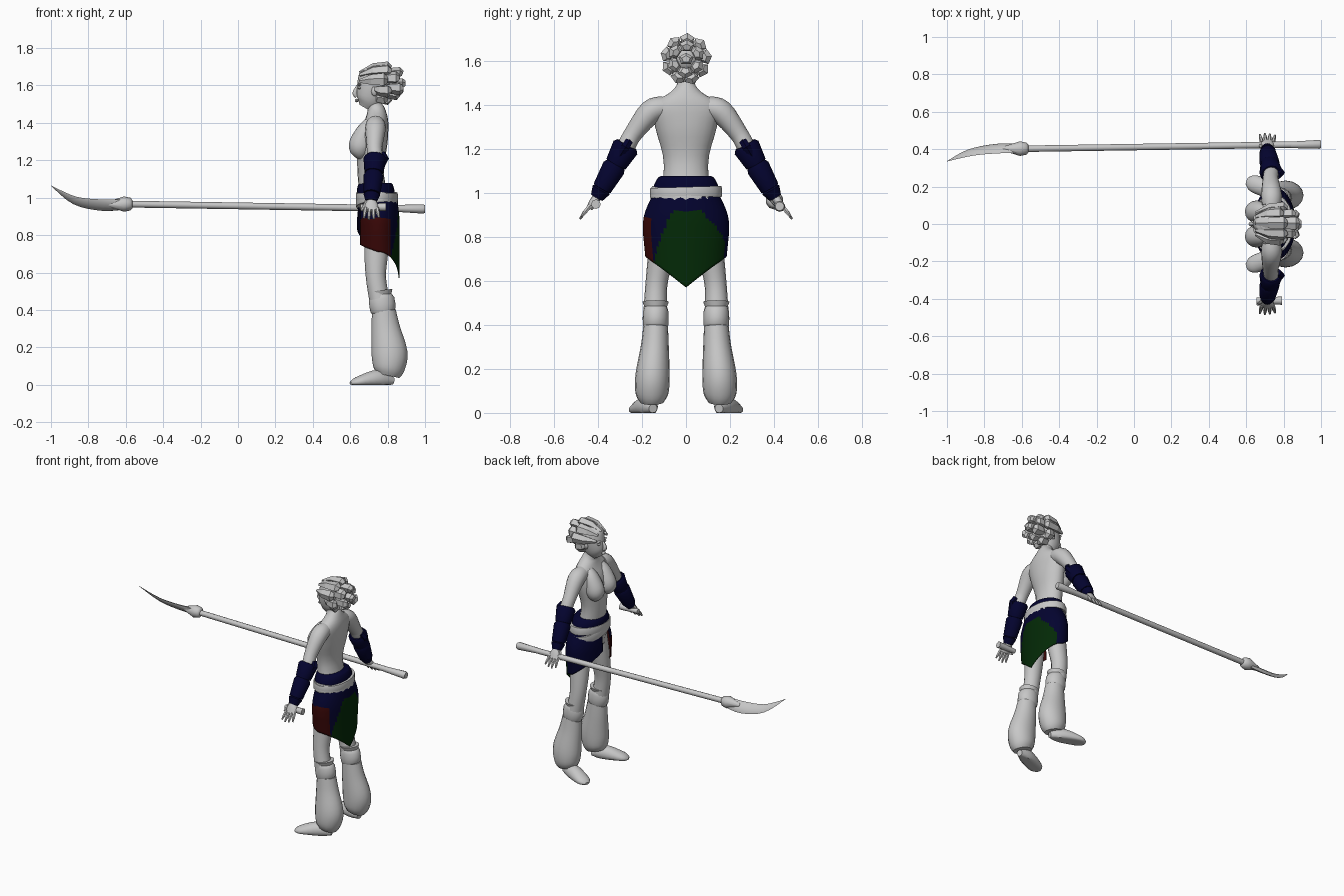
import bpy, bmesh, math
from mathutils import Vector

default_cube = bpy.data.objects.get("Cube")
if default_cube:
    bpy.data.objects.remove(default_cube, do_unlink=True)


def material(name, red, green, blue):
    mat = bpy.data.materials.new(name)
    mat.use_nodes = True
    mat.diffuse_color = (red, green, blue, 1)
    shader = mat.node_tree.nodes["Principled BSDF"]
    shader.inputs["Base Color"].default_value = mat.diffuse_color
    return mat


GREY = material("pale grey", .57, .57, .57)
NAVY = material("navy cloth", .001, .001, .028)
GREEN = material("dark green cloth", .001, .022, .002)
RED = material("dark red cloth", .04, .002, .002)
ALONG_X, ALONG_Z = Vector((1, 0, 0)), Vector((0, 0, 1))


def finish(name, bm, materials, smooth=True):
    bmesh.ops.recalc_face_normals(bm, faces=bm.faces)
    mesh = bpy.data.meshes.new(name)
    bm.to_mesh(mesh)
    bm.free()
    obj = bpy.data.objects.new(name, mesh)
    bpy.context.collection.objects.link(obj)
    for mat in materials:
        mesh.materials.append(mat)
    if smooth:
        bpy.ops.object.select_all(action="DESELECT")
        obj.select_set(True)
        bpy.context.view_layer.objects.active = obj
        bpy.ops.object.shade_smooth_by_angle(angle=math.radians(50))
    return obj


def curve_through(points, steps):
    """Catmull-Rom samples through vectors of any size."""
    last = len(points) - 1
    samples = []
    for i in range(last):
        before, a, b, after = (points[min(max(k, 0), last)] for k in range(i - 1, i + 3))
        for step in range(steps):
            t = step / steps
            samples.append(a + (b - before) * (t / 2)
                           + (before * 2 - a * 5 + b * 4 - after) * (t * t / 2)
                           + (a * 3 - before - b * 3 + after) * (t ** 3 / 2))
    return samples + [points[last]]


def tube(name, path, side=1, ref=ALONG_X, mat=GREY, sides=16, steps=4, smooth=True):
    """Skin ellipses along (x, y, z, radius along ref, radius across)."""
    controls = [Vector((x, y * side, z, radii[0], radii[-1])) for x, y, z, *radii in path]
    samples = curve_through(controls, steps)
    centres = [Vector(sample[:3]) for sample in samples]
    bm = bmesh.new()
    loops = []
    for i, centre in enumerate(centres):
        tangent = (centres[min(i + 1, len(centres) - 1)] - centres[max(i - 1, 0)]).normalized()
        u = (ref - tangent * ref.dot(tangent)).normalized()
        v = tangent.cross(u) * samples[i][4]
        u = u * samples[i][3]
        angles = [math.tau * k / sides for k in range(sides)]
        corners = [centre + u * math.cos(a) + v * math.sin(a) for a in angles]
        # Soles are pressed flat on the ground
        loops.append([bm.verts.new((p.x, p.y, max(p.z, 0))) for p in corners])
    for lower, upper in zip(loops, loops[1:]):
        for k in range(sides):
            bm.faces.new((lower[k - 1], lower[k], upper[k], upper[k - 1]))
    bm.faces.new(loops[0])
    bm.faces.new(loops[-1])
    finish(name, bm, [mat], smooth)


def ball(name, centre, size, segments=16):
    bm = bmesh.new()
    bmesh.ops.create_uvsphere(bm, u_segments=segments, v_segments=segments // 2, radius=1)
    bmesh.ops.scale(bm, vec=size, verts=bm.verts)
    bmesh.ops.translate(bm, vec=centre, verts=bm.verts)
    finish(name, bm, [GREY])


# Torso, neck and head
tube("torso", [(.75, 0, .87, .085, .14), (.71, 0, 1.12, .07, .1), (.72, 0, 1.3, .08, .14),
               (.74, 0, 1.4, .065, .15), (.74, 0, 1.46, .05, .07), (.73, 0, 1.5, .04),
               (.73, 0, 1.57, .04)], sides=20)
tube("head", [(.68, 0, 1.48, .035, .02), (.7, 0, 1.52, .068, .05), (.72, 0, 1.6, .083, .066),
              (.73, 0, 1.66, .08, .06), (.73, 0, 1.69, .05, .04)], sides=20)
tube("nose", [(.64, 0, 1.6, .006), (.625, 0, 1.56, .013), (.635, 0, 1.54, .01)], sides=8)
ball("lips", (.635, 0, 1.52), (.01, .02, .01), 8)

# Hair: blunt locks that widen as they sweep back from the hairline
ball("hair_cap", (.735, 0, 1.62), (.085, .075, .08), 12)
for count, spread, root, tip in ((1, 0, .74, .88), (6, .06, .7, .865), (9, .09, .65, .8)):
    for i in range(count):
        angle = math.tau * (i + spread) / count
        out = Vector((0, math.sin(angle), math.cos(angle)))
        begin = root if out.z > -.2 else root + .07
        end = tip - .02 * (i % 2)
        stations = ((begin, .65, .01), ((begin + end) / 2, .95, .03), (end, 1, .036),
                    (end + .015, .9, .02))
        tube("hair_lock", [(x, out.y * spread * k, 1.61 + out.z * spread * k, r * .8, r)
                           for x, k, r in stations], ref=out, sides=5, steps=1, smooth=False)

elbow, wrist = Vector((.732, .28, 1.2)), Vector((.713, .4, .99))
for label, side in (("right", 1), ("left", -1)):
    # Face and chest
    ball(label + "_brow", (.65, side * .03, 1.605), (.012, .022, .007), 8)
    ball(label + "_eye", (.65, side * .03, 1.587), (.01, .015, .008), 8)
    ball(label + "_ear", (.73, side * .062, 1.57), (.018, .012, .028), 8)
    tube(label + "_breast", [(.705, .06, 1.41, .025, .03), (.68, .065, 1.36, .045, .05),
                             (.656, .066, 1.28, .064, .06), (.662, .066, 1.235, .045),
                             (.67, .066, 1.215, .02)], side)

    # Arm with a cuffed bracer
    tube(label + "_arm", [(.735, .1, 1.39, .05), (.735, .16, 1.37, .055),
                          (.73, .24, 1.27, .042), (*elbow, .04), (*wrist, .025)], side)
    for begin, end, wide, narrow in ((-.1, .32, .062, .05), (.32, .85, .054, .044),
                                     (.85, 1.05, .044, .03)):
        a, b = elbow.lerp(wrist, begin), elbow.lerp(wrist, end)
        tube(label + "_bracer", [(*a, wide * .8), (*a.lerp(b, .15), wide), (*b, narrow)],
             side, mat=NAVY, sides=12, steps=1)
    tube(label + "_elbow_guard", [(.77, .26, 1.235, .02), (.785, .275, 1.21, .022),
                                  (.77, .3, 1.17, .015)],
         side, mat=NAVY, sides=6, steps=1, smooth=False)

    # Open hand with spread fingers
    tube(label + "_palm", [(*wrist, .024, .02), (.713, .42, .96, .036, .02),
                           (.713, .44, .93, .038, .014)], side, sides=12)
    for i in range(4):
        off = (i - 1.5) * .02
        reach = .05 - .006 * abs(i - 1.3)
        knuckle = Vector((.713 + off, .435, .945))
        middle = knuckle + Vector((off * .2, reach * .6, -reach * .75))
        fingertip = knuckle + Vector((off * .35, reach, -reach * 1.3))
        tube(label + "_finger", [(*knuckle, .011), (*middle, .01), (*fingertip, .005)],
             side, sides=6, steps=1)
    tube(label + "_thumb", [(.69, .41, .98, .013), (.66, .43, .93, .007)], side, sides=6)

    # Leg, knee band, baggy trouser and foot
    tube(label + "_thigh", [(.75, .09, .9, .065), (.74, .115, .72, .064, .058),
                            (.737, .135, .58, .054, .05), (.755, .14, .46, .054)], side)
    tube(label + "_knee_flare", [(.762, .138, .505, .064, .06), (.765, .138, .48, .055, .05)],
         side, steps=1)
    tube(label + "_knee_band", [(.765, .138, .485, .05), (.768, .138, .46, .068, .058),
                                (.775, .138, .4, .068, .058), (.778, .138, .385, .055, .05)],
         side, steps=2)
    tube(label + "_baggy_trouser", [(.78, .138, .395, .064, .056), (.79, .142, .3, .077, .064),
                                    (.81, .152, .17, .096, .078), (.807, .155, .09, .085, .075),
                                    (.8, .155, .05, .065, .055)], side)
    tube(label + "_foot", [(.83, .15, .02, .02), (.75, .175, .03, .05, .046),
                           (.64, .217, .015, .028, .046), (.603, .23, .008, .008, .018)],
         side, ref=ALONG_Z)

# Waist: navy belt and two crossing sashes
tube("belt", [(.737, 0, .985, .1, .15), (.737, 0, 1.01, .102, .155), (.735, 0, 1.045, .1, .142),
              (.735, 0, 1.07, .093, .128), (.735, 0, 1.078, .085, .115)],
     mat=NAVY, sides=20, steps=1)
for name, height, tilt in (("upper_sash", 1.003, -.03), ("lower_sash", .975, .2)):
    tube(name, [(.742, tilt * rise, height + rise, .116 - abs(rise) / 4, .168 - abs(rise) / 4)
                for rise in (-.025, -.015, .015, .025)], sides=20, steps=1)

# Wrap skirt: open on one front thigh, falling to a point at the back
columns, rows, top = 72, 24, .985
start, stop = math.radians(-150), math.radians(178)
bm = bmesh.new()
grid = []
for i in range(columns + 1):
    angle = start + (stop - start) * i / columns
    quarter = abs(angle) / (math.pi / 2)
    rise = .13 if angle > 0 else .06
    hem = .57 + .14 * math.sin(abs(angle)) if quarter < 1 else .71 + rise * (quarter - 1)
    column = []
    for j in range(rows + 1):
        z = top + (hem - top) * j / rows
        swell = math.sin(min((top - z) / .13, 1) * math.pi / 2)
        depth = .102 + .012 * swell
        width = .155 + .041 * swell - .1 * max(0, .82 - z)
        column.append(bm.verts.new((.75 + depth * math.cos(angle), width * math.sin(angle), z)))
    grid.append(column)
for i in range(columns):
    angle = math.degrees(start + (stop - start) * (i + .5) / columns)
    for j in range(rows):
        face = bm.faces.new((grid[i][j], grid[i + 1][j], grid[i + 1][j + 1], grid[i][j + 1]))
        drop = .92 - face.calc_center_median().z
        if drop > 0 and -18 - 150 * drop < angle < min(20 + 330 * drop, 68):
            face.material_index = 1
        elif angle < -54 and drop > .03:
            face.material_index = 2
skirt = finish("wrap_skirt", bm, [NAVY, GREEN, RED])
skirt.modifiers.new("Thickness", "SOLIDIFY").thickness = .006

# Polearm: shaft, flared butt, socket and upswept flat blade
tube("polearm_shaft", [(.9, .425, .942, .018), (-.6, .402, .966, .018)], ref=ALONG_Z, sides=10)
tube("polearm_butt", [(.84, .423, .943, .018), (.99, .426, .94, .025), (1, .426, .94, .02)],
     ref=ALONG_Z, sides=10, steps=1)
tube("polearm_socket", [(x, .403, .966, radius) for x, radius in
                        ((-.565, .022), (-.575, .034), (-.61, .041), (-.7, .012))],
     ref=ALONG_Z, sides=10, steps=1)
tube("polearm_blade", [(-.6, .403, .965, .035, .018), (-.72, .404, .96, .04, .011),
                       (-.87, .383, .985, .028, .007), (-1, .335, 1.065, .001)],
     ref=Vector((0, -.65, .76)), sides=8)
tube("short_grip", [(.655, -.41, .95, .016), (.79, -.41, .95, .022)], ref=ALONG_Z, sides=8)
